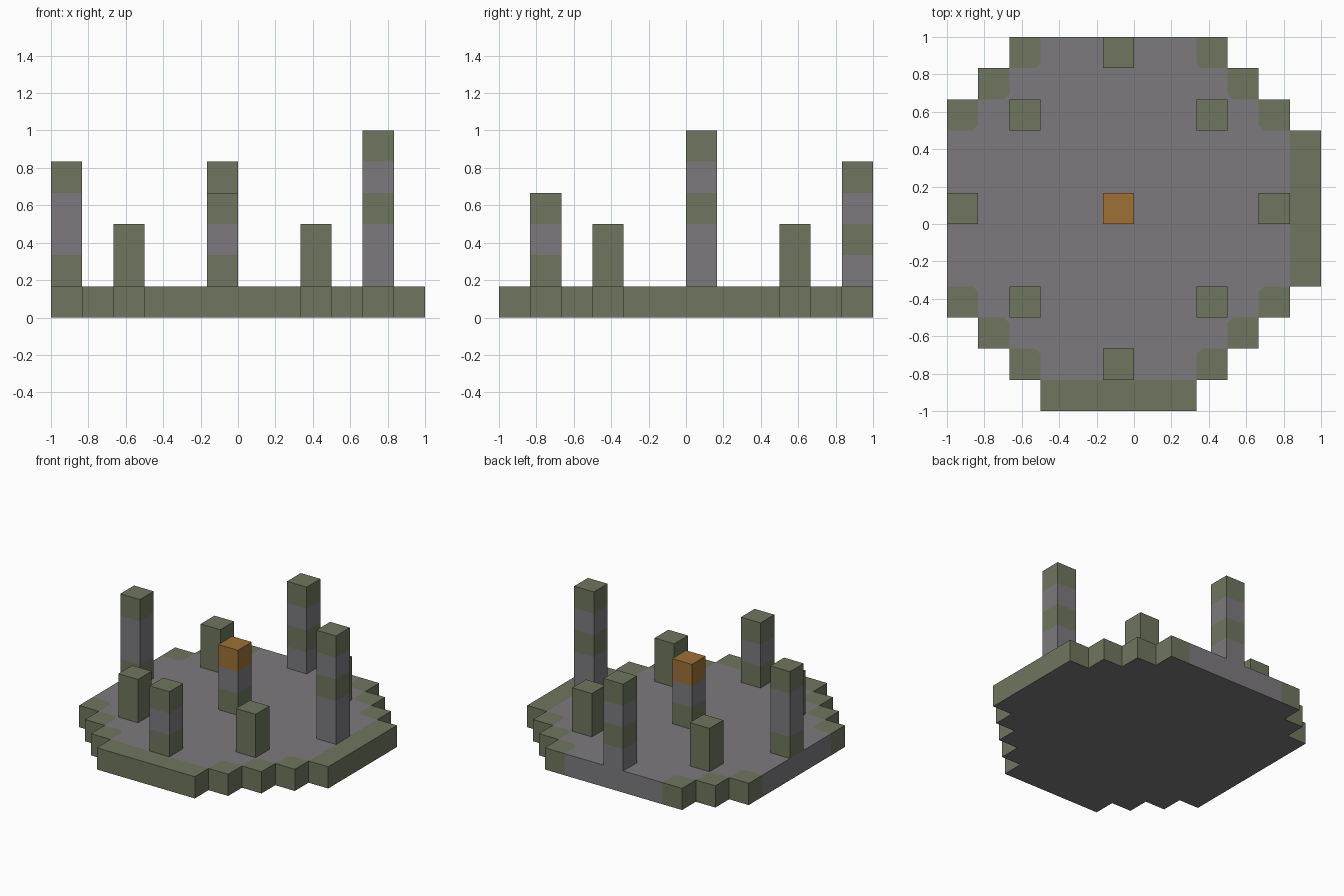
import bpy
import bmesh
from mathutils import Vector

if "Cube" in bpy.data.objects:
    bpy.data.objects.remove(bpy.data.objects["Cube"])

U = 1 / 6      # side of one block
CUT = 0.03     # worn corner on the inner edge of mossy blocks
STONE, MOSS, LAMP = range(3)


def make_material(name, color):
    mat = bpy.data.materials.new(name)
    mat.use_nodes = True
    mat.diffuse_color = (*color, 1)
    mat.node_tree.nodes["Principled BSDF"].inputs["Base Color"].default_value = (*color, 1)
    return mat


MATERIALS = [
    make_material("grey_stone", (0.205, 0.195, 0.209)),
    make_material("mossy_green", (0.156, 0.181, 0.112)),
    make_material("warm_orange", (0.337, 0.165, 0.038)),
]


def finish(name, bm):
    bmesh.ops.remove_doubles(bm, verts=bm.verts[:], dist=0.0001)
    mesh = bpy.data.meshes.new(name)
    bm.to_mesh(mesh)
    bm.free()
    for mat in MATERIALS:
        mesh.materials.append(mat)
    obj = bpy.data.objects.new(name, mesh)
    bpy.context.collection.objects.link(obj)
    return obj


def add_face(bm, points, mat):
    face = bm.faces.new([bm.verts.new(p) for p in points])
    face.material_index = mat


def corner(i, j, z):
    return Vector((i * U - 1, j * U - 1, z))


# Stepped round platform: first and last column of every row
ROWS = [(3, 7), (2, 8), (1, 9), (0, 10)] + [(0, 11)] * 5 + [(0, 10), (1, 9), (2, 8)]
CELLS = {(i, j) for j, (a, b) in enumerate(ROWS) for i in range(a, b + 1)}


def block_kind(i, j):
    # Moss covers the stepped rim; the left and back edges are open stone
    straight = 4 <= j <= 8
    if j == 0 or i == 11 or (not straight and j < 11 and i in ROWS[j]):
        return MOSS
    return MOSS if j == 11 and i in ROWS[j] else STONE


def build_platform():
    bm = bmesh.new()
    for i, j in sorted(CELLS):
        kind = block_kind(i, j)
        ring = [(i, j), (i + 1, j), (i + 1, j + 1), (i, j + 1)]
        low = [corner(a, b, 0) for a, b in ring]
        top = [corner(a, b, U) for a, b in ring]
        add_face(bm, low[::-1], STONE)

        # Top, with the inward corner of diagonal rim blocks worn to stone
        if kind == MOSS and 0 < j and i < 11:
            k = (0 if i > 5 else 1) if j > 5 else (3 if i > 5 else 2)
            here = top[k]
            before = here + (top[k - 1] - here).normalized() * CUT
            after = here + (top[(k + 1) % 4] - here).normalized() * CUT
            add_face(bm, [before, here, after], STONE)
            add_face(bm, top[:k] + [before, after] + top[k + 1:], kind)
        else:
            add_face(bm, top, kind)

        # Outer walls only
        for k, (dx, dy) in enumerate([(0, -1), (1, 0), (0, 1), (-1, 0)]):
            if (i + dx, j + dy) not in CELLS:
                n = (k + 1) % 4
                add_face(bm, [low[k], low[n], top[n], top[k]], kind)
    return finish("platform", bm)


def build_pillar(name, i, j, bands):
    # One ring of walls per block, bottom to top, then a cap
    bm = bmesh.new()
    ring = [(i, j), (i + 1, j), (i + 1, j + 1), (i, j + 1)]
    for level, kind in enumerate(bands, start=1):
        low = [corner(a, b, level * U) for a, b in ring]
        top = [corner(a, b, (level + 1) * U) for a, b in ring]
        for k in range(4):
            n = (k + 1) % 4
            add_face(bm, [low[k], low[n], top[n], top[k]], kind)
    add_face(bm, top, bands[-1])
    return finish(name, bm)


build_platform()

# Tall banded pillars on the main axes and the lamp post in the middle
build_pillar("front_pillar", 5, 1, [MOSS, STONE, MOSS])
build_pillar("back_pillar", 5, 11, [STONE, MOSS, STONE, MOSS])
build_pillar("west_pillar", 0, 6, [MOSS, STONE, STONE, MOSS])
build_pillar("east_pillar", 10, 6, [STONE, STONE, MOSS, STONE, MOSS])
build_pillar("centre_lamp_post", 5, 6, [MOSS, STONE, LAMP])

# Short mossy pillars on the diagonals
for side, i in (("west", 2), ("east", 8)):
    for end, j in (("front", 3), ("back", 9)):
        build_pillar(f"short_pillar_{end}_{side}", i, j, [MOSS, MOSS])
